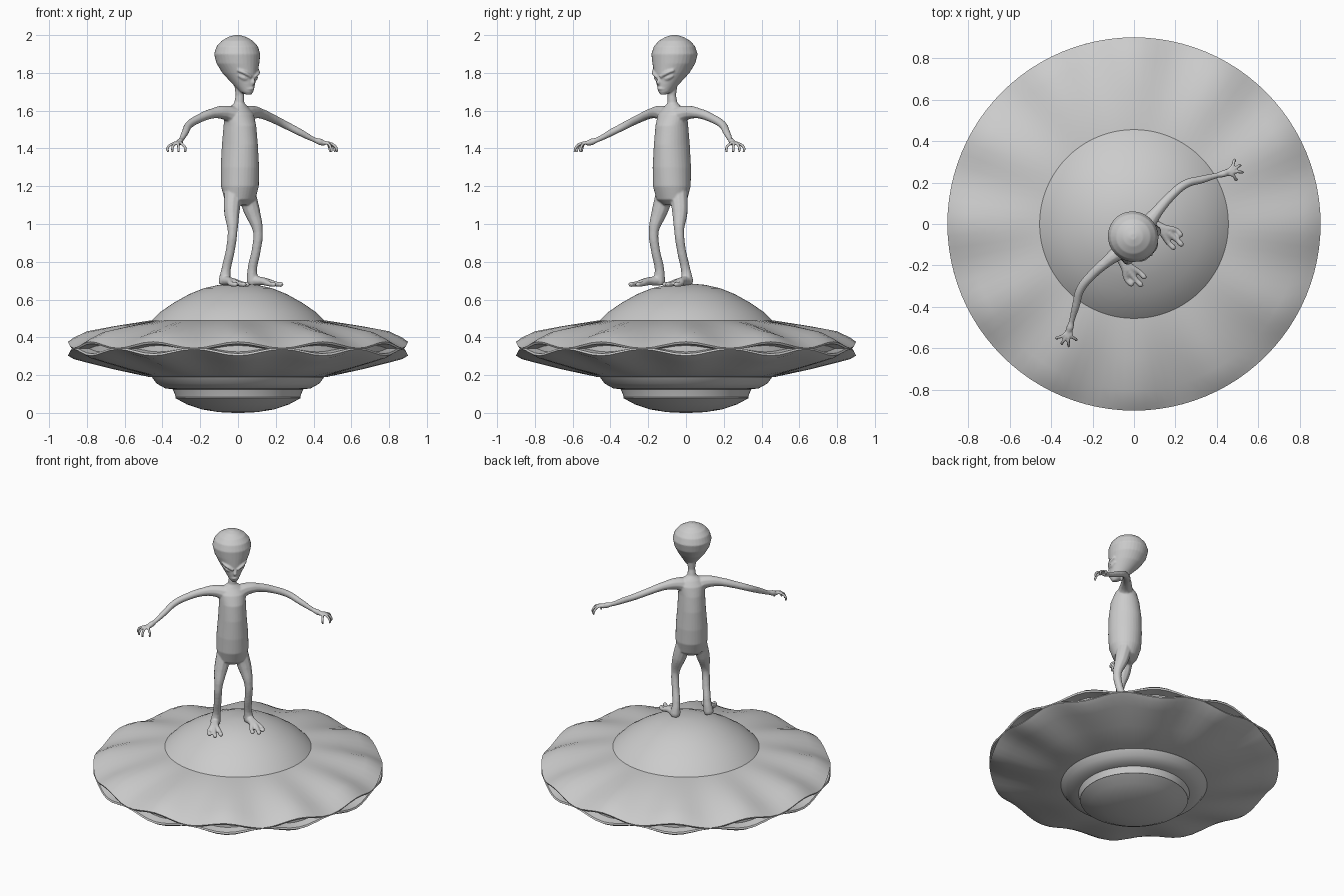
import bpy
import bmesh
from math import sin, cos, pi, radians
from mathutils import Vector

cube = bpy.data.objects.get("Cube")
if cube:
    bpy.data.objects.remove(cube, do_unlink=True)

grey = bpy.data.materials.new("plain grey")
grey.use_nodes = True
grey.diffuse_color = (0.6, 0.6, 0.6, 1)
grey.node_tree.nodes["Principled BSDF"].inputs["Base Color"].default_value = (0.6, 0.6, 0.6, 1)


def place(side, forward, z):
    """Figure space (to its left, forward, up) turned to face the corner."""
    h = 0.7071
    return Vector((0.01 + h * (side + forward), -0.075 + h * (side - forward), z))


def loft(name, rings, segs):
    """Skin a closed stack of rings; each ring is a list of points."""
    bm = bmesh.new()
    loops = [[bm.verts.new(p) for p in ring] for ring in rings]
    for a, b in zip(loops, loops[1:]):
        for i in range(segs):
            j = (i + 1) % segs
            bm.faces.new((a[i], a[j], b[j], b[i]))
    bm.faces.new(loops[0])
    bm.faces.new(loops[-1])
    bmesh.ops.recalc_face_normals(bm, faces=bm.faces)
    mesh = bpy.data.meshes.new(name)
    bm.to_mesh(mesh)
    bm.free()
    mesh.materials.append(grey)
    obj = bpy.data.objects.new(name, mesh)
    bpy.context.collection.objects.link(obj)
    return obj


def select(objs):
    bpy.ops.object.select_all(action='DESELECT')
    for o in objs:
        o.select_set(True)
    bpy.context.view_layer.objects.active = objs[0]


def revolve(name, profile, segs=96, waves=12):
    """Lathe of (radius, height, ripple) points."""
    rings = []
    for r, z, amp in profile:
        angles = [2 * pi * i / segs for i in range(segs)]
        rings.append([(r * cos(a), r * sin(a), z + amp * cos(waves * a)) for a in angles])
    obj = loft(name, rings, segs)
    select([obj])
    bpy.ops.object.shade_smooth_by_angle(angle=radians(35))
    return obj


def body_loft(name, rows, segs=32):
    """Figure part from (height, forward, half width, half depth) rows."""
    rings = []
    for z, f, w, d in rows:
        angles = [2 * pi * i / segs for i in range(segs)]
        rings.append([place(w * cos(a), f + d * sin(a), z) for a in angles])
    return loft(name, rings, segs)


def limb(name, points):
    """Tapered tube through (side, forward, height, radius) points."""
    curve = bpy.data.curves.new(name, 'CURVE')
    curve.dimensions = '3D'
    curve.bevel_depth = 1
    curve.bevel_resolution = 3
    curve.resolution_u = 6
    curve.use_fill_caps = True
    spline = curve.splines.new('BEZIER')
    spline.bezier_points.add(len(points) - 1)
    for bp, (s, f, z, r) in zip(spline.bezier_points, points):
        bp.co = place(s, f, z)
        bp.radius = r
        bp.handle_left_type = bp.handle_right_type = 'AUTO'
    obj = bpy.data.objects.new(name, curve)
    bpy.context.collection.objects.link(obj)
    select([obj])
    bpy.ops.object.convert(target='MESH')
    obj = bpy.context.view_layer.objects.active
    obj.data.materials.clear()
    obj.data.materials.append(grey)
    return obj


# Saucer: dome, rippled rim with a recessed gap, stepped underside
revolve("saucer_dome", [(0.02, 0.685, 0), (0.1, 0.678, 0), (0.18, 0.66, 0), (0.26, 0.628, 0),
                        (0.34, 0.583, 0), (0.41, 0.535, 0), (0.46, 0.485, 0), (0.44, 0.46, 0)])
revolve("saucer_rim", [(0.3, 0.485, 0), (0.46, 0.49, 0), (0.65, 0.452, 0.008), (0.8, 0.412, 0.02),
                       (0.87, 0.378, 0.02), (0.9, 0.36, 0.017), (0.895, 0.35, 0.016),
                       (0.84, 0.345, 0.012), (0.84, 0.335, -0.012),
                       (0.895, 0.33, -0.016), (0.9, 0.32, -0.017), (0.87, 0.303, -0.018),
                       (0.8, 0.28, -0.014), (0.65, 0.235, -0.006), (0.47, 0.19, 0), (0.3, 0.19, 0)])
revolve("saucer_belly", [(0.44, 0.21, 0), (0.455, 0.188, 0), (0.43, 0.155, 0), (0.385, 0.13, 0),
                         (0.345, 0.125, 0), (0.335, 0.1, 0), (0.33, 0.085, 0), (0.3, 0.083, 0)])
revolve("saucer_base", [(0.3, 0.095, 0), (0.335, 0.08, 0), (0.27, 0.045, 0), (0.19, 0.018, 0),
                        (0.1, 0.004, 0), (0.02, 0, 0)])

# Figure: torso with neck, and head
parts = [
    body_loft("figure", [(1.1, 0, 0.05, 0.04), (1.13, 0, 0.088, 0.075), (1.2, 0, 0.1, 0.1),
                         (1.3, 0, 0.098, 0.105), (1.42, 0, 0.088, 0.102), (1.52, 0, 0.083, 0.09),
                         (1.58, -0.005, 0.085, 0.07), (1.615, -0.008, 0.06, 0.045),
                         (1.64, -0.005, 0.027, 0.027), (1.68, 0, 0.022, 0.022),
                         (1.74, 0, 0.03, 0.03)]),
    body_loft("head", [(1.685, 0.065, 0.015, 0.015), (1.7, 0.052, 0.03, 0.038),
                       (1.74, 0.03, 0.052, 0.066), (1.8, 0, 0.086, 0.1),
                       (1.85, -0.015, 0.11, 0.117), (1.9, -0.02, 0.121, 0.124),
                       (1.94, -0.02, 0.109, 0.11), (1.97, -0.02, 0.083, 0.083),
                       (1.99, -0.02, 0.048, 0.048), (2.0, -0.02, 0.015, 0.015)]),
    limb("nose", [(0, 0.092, 1.775, 0.008), (0, 0.1, 1.75, 0.011), (0, 0.093, 1.737, 0.008)]),
    limb("mouth", [(-0.022, 0.077, 1.715, 0.007), (0, 0.092, 1.717, 0.008),
                   (0.022, 0.077, 1.715, 0.007)]),
]

# Paired features and limbs
for side, m in (("left", 1), ("right", -1)):
    paths = {
        "brow": [(0.012, 0.1, 1.777, 0.008), (0.045, 0.09, 1.797, 0.01), (0.075, 0.06, 1.815, 0.008)],
        "eye": [(0.02, 0.085, 1.765, 0.008), (0.042, 0.075, 1.773, 0.013), (0.065, 0.055, 1.787, 0.008)],
        "arm": [(0.04, -0.005, 1.575, 0.05), (0.1, -0.015, 1.59, 0.038), (0.18, -0.025, 1.585, 0.027),
                (0.27, -0.03, 1.56, 0.023), (0.36, -0.02, 1.525, 0.021), (0.43, 0.02, 1.485, 0.019),
                (0.5, 0.06, 1.445, 0.013), (0.525, 0.075, 1.435, 0.018), (0.55, 0.085, 1.425, 0.014)],
        "leg": [(0.05, 0, 1.16, 0.05), (0.075, 0.015, 1.07, 0.043), (0.095, 0.04, 0.96, 0.026),
                (0.097, 0.025, 0.86, 0.024), (0.098, -0.005, 0.76, 0.025), (0.105, -0.01, 0.7, 0.032),
                (0.107, -0.01, 0.68, 0.028)],
    }
    # Fingers fan out and curl down; toes spread forward
    for i, (s, f) in enumerate([(0.605, 0.065), (0.605, 0.1), (0.59, 0.13), (0.545, 0.135)]):
        ms, mf = (s + 0.53) / 2 + 0.012, (f + 0.08) / 2 + 0.005
        paths["finger_%d" % i] = [(0.53, 0.08, 1.43, 0.011), (ms, mf, 1.425, 0.008),
                                  (s, f, 1.405, 0.008), (s + 0.003, f + 0.004, 1.38, 0.007)]
    for i, (s, f) in enumerate([(0.1, 0.155), (0.138, 0.17), (0.168, 0.135)]):
        paths["toe_%d" % i] = [(0.105, -0.01, 0.7, 0.028), (0.115 + 0.01 * i, 0.06, 0.695, 0.02),
                               (s, f - 0.03, 0.682, 0.013), (s, f, 0.68, 0.014), (s, f + 0.012, 0.679, 0.007)]
    for name, path in paths.items():
        parts.append(limb(side + "_" + name, [(m * s, f, z, r) for s, f, z, r in path]))

# Blend the figure into one smooth skin
select(parts)
bpy.ops.object.join()
figure = bpy.context.view_layer.objects.active
skin = figure.modifiers.new("skin", 'REMESH')
skin.mode = 'VOXEL'
skin.voxel_size = 0.005
skin.use_smooth_shade = True
soften = figure.modifiers.new("soften", 'SMOOTH')
soften.factor = 0.5
soften.iterations = 3
